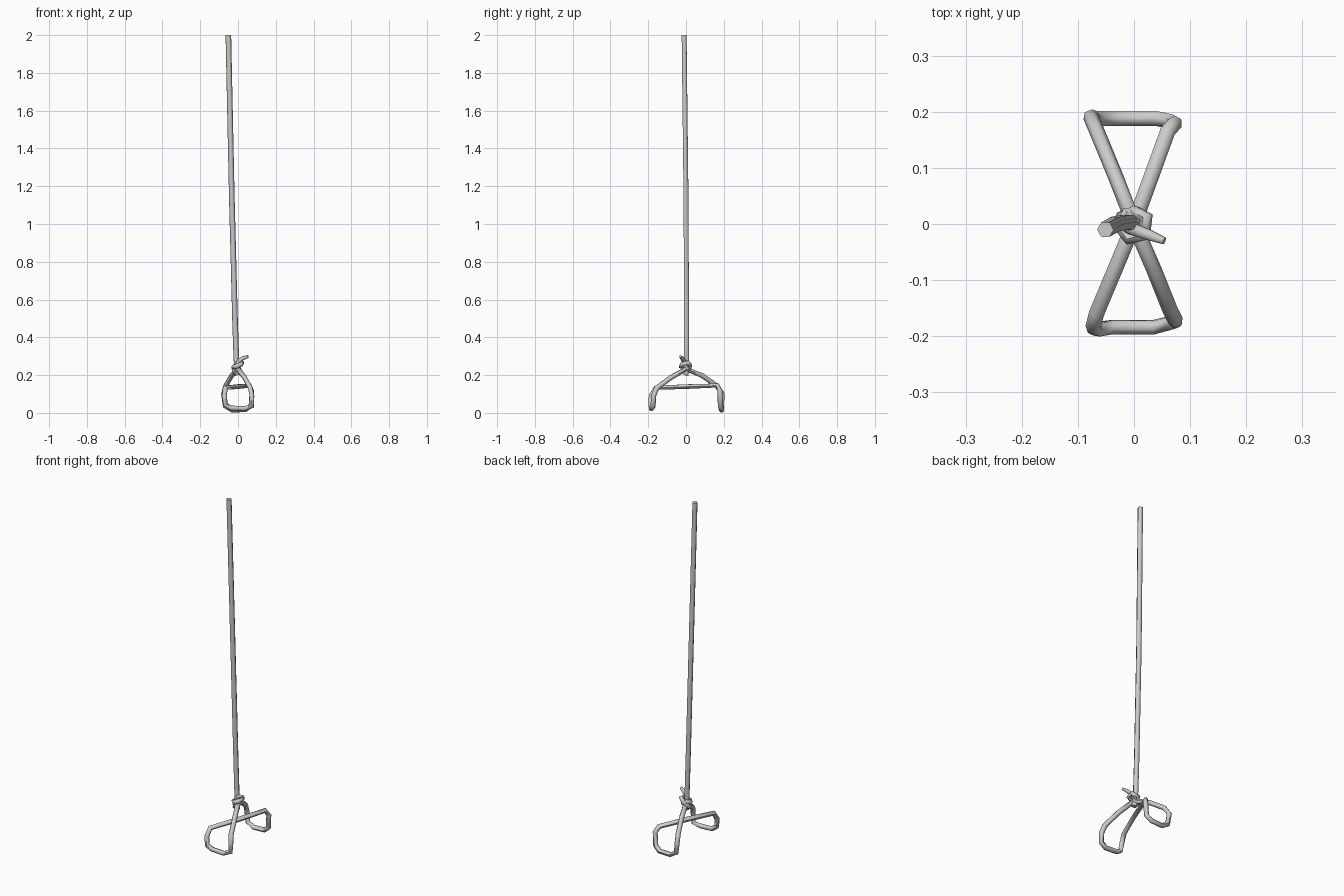
import bpy
import math


def tube(name, pts, radius, cyclic=False, taper=()):
    """Six-sided low-poly rope following a path, with closed ends."""
    cu = bpy.data.curves.new(name, 'CURVE')
    cu.dimensions = '3D'
    cu.bevel_depth = radius
    cu.bevel_resolution = 1
    cu.use_fill_caps = True
    sp = cu.splines.new('POLY')
    sp.points.add(len(pts) - 1)
    for p, co in zip(sp.points, pts):
        p.co = (*co, 1)
    for p, r in zip(sp.points, taper):
        p.radius = r
    sp.use_cyclic_u = cyclic
    sp.use_smooth = True
    ob = bpy.data.objects.new(name, cu)
    bpy.context.collection.objects.link(ob)
    bpy.ops.object.select_all(action='DESELECT')
    ob.select_set(True)
    bpy.context.view_layer.objects.active = ob
    bpy.ops.object.convert(target='MESH')
    bpy.ops.object.shade_smooth_by_angle(angle=math.radians(62))
    return ob


R = 0.0137

# Long hanging rope, leaning slightly to the left
tube("hanging_rope", [(-0.051, -0.01, 2.0), (-0.033, 0.0, 1.15),
                      (-0.016, 0.003, 0.5), (-0.009, 0.003, 0.29),
                      (-0.002, 0.0, 0.2)], 0.0148)

# Twisted loop: one strand through the knot, one straight strand below it
tube("rope_loop", [
    (0.0, 0.0, 0.232),
    (0.035, -0.08, 0.187), (0.065, -0.155, 0.132), (0.074, -0.172, 0.09),
    (0.073, -0.174, 0.036),
    (0.035, -0.184, 0.022), (-0.04, -0.184, 0.026),
    (-0.066, -0.188, 0.044), (-0.073, -0.184, 0.09), (-0.067, -0.16, 0.133),
    (0.0, 0.0, 0.139),
    (0.06, 0.165, 0.145), (0.073, 0.18, 0.115), (0.068, 0.182, 0.04),
    (0.04, 0.188, 0.017), (-0.03, 0.188, 0.014),
    (-0.068, 0.188, 0.036), (-0.077, 0.191, 0.1), (-0.066, 0.165, 0.142),
    (-0.033, 0.085, 0.198)], R, True)

# Knot wrapped around the strands, finishing in a loose tapered tail
tube("knot_wrap", [
    (-0.012, -0.012, 0.212), (-0.022, 0.012, 0.225), (0.002, 0.021, 0.25),
    (0.022, 0.012, 0.266), (0.018, -0.02, 0.258), (-0.008, -0.026, 0.246),
    (-0.024, -0.006, 0.243), (-0.012, 0.018, 0.255), (0.01, 0.018, 0.238)], 0.0125)
tube("knot_tail", [
    (0.008, 0.014, 0.228), (-0.008, -0.008, 0.255), (0.006, -0.012, 0.276),
    (0.028, -0.02, 0.29), (0.054, -0.03, 0.299)], 0.012,
    taper=(1, 1, 1, 0.9, 0.6))
